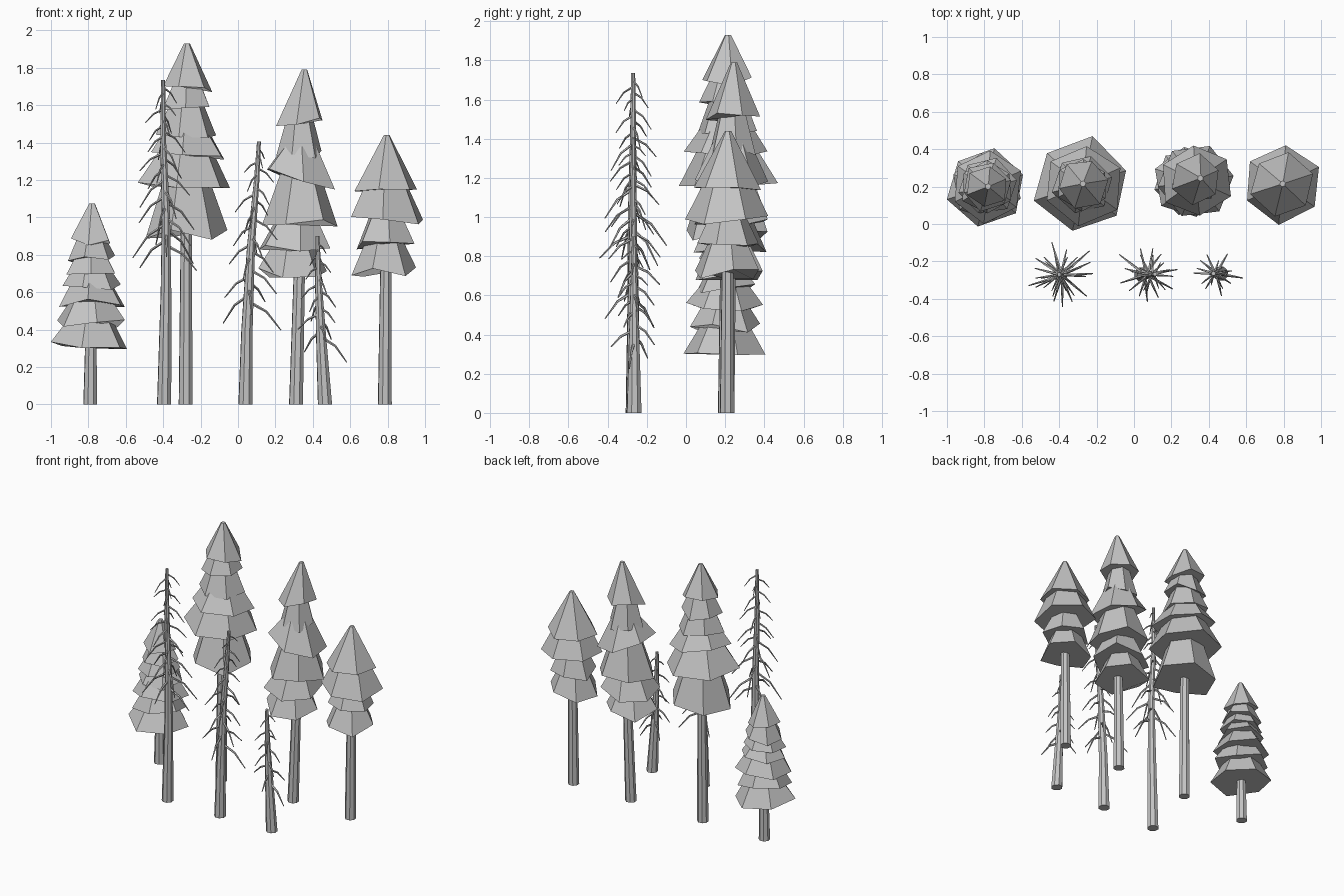
import bpy, bmesh, math, random
from mathutils import Vector

if "Cube" in bpy.data.objects:
    bpy.data.objects.remove(bpy.data.objects["Cube"])

random.seed(4)
grey = bpy.data.materials.new("plain_grey")
grey.diffuse_color = (0.55, 0.55, 0.55, 1)
grey.use_nodes = True
grey.node_tree.nodes["Principled BSDF"].inputs["Base Color"].default_value = grey.diffuse_color


def finish(bm, name):
    bmesh.ops.recalc_face_normals(bm, faces=bm.faces)
    me = bpy.data.meshes.new(name)
    bm.to_mesh(me)
    bm.free()
    me.materials.append(grey)
    ob = bpy.data.objects.new(name, me)
    bpy.context.collection.objects.link(ob)


def skin(bm, rings):
    """Bridge rings of vertices and cap both ends."""
    n = len(rings[0])
    for a, b in zip(rings, rings[1:]):
        for i in range(n):
            j = (i + 1) % n
            bm.faces.new((a[i], a[j], b[j], b[i]))
    bm.faces.new(rings[0][::-1])
    bm.faces.new(rings[-1])


def tube(bm, pts, radii, sides):
    """Tapered tube following a few points."""
    pts = [Vector(p) for p in pts]
    rings = []
    for k, (p, r) in enumerate(zip(pts, radii)):
        d = pts[min(k + 1, len(pts) - 1)] - pts[max(k - 1, 0)]
        if k == 0 and sides > 5:
            d = Vector((0, 0, 1))          # trunk foot stays level
        u = d.cross(Vector((0.31, 0.95, 0.05))).normalized()
        v = d.cross(u).normalized()
        rings.append([bm.verts.new(p + r * (u * math.cos(a) + v * math.sin(a)))
                      for a in (math.tau * i / sides for i in range(sides))])
    skin(bm, rings)


def tier(bm, c, z, r, top_c, top_z, top_r, turn, tilt):
    """One six-sided skirt of foliage with an uneven hem."""
    rings = [[], []]
    for i in range(6):
        a = math.radians(turn + 60 * i)
        k = r * random.uniform(0.98, 1.09)
        x, y = k * math.cos(a), k * math.sin(a)
        rings[0].append(bm.verts.new((c[0] + x, c[1] + y,
                                      z + tilt * x + random.uniform(-.025, .03))))
        rings[1].append(bm.verts.new((top_c[0] + top_r * math.cos(a),
                                      top_c[1] + top_r * math.sin(a), top_z)))
    skin(bm, rings)


def fir(name, base, tip, tiers):
    """tiers, bottom to top: hem height, radius, centre x, turn, tilt"""
    bm = bmesh.new()
    z0 = tiers[0][0] + 0.06
    t = z0 / tip[2]
    top = (base[0] + (tip[0] - base[0]) * t, base[1] + (tip[1] - base[1]) * t, z0)
    tube(bm, [(*base, 0), top], [0.039, 0.031], 8)
    finish(bm, name + "_trunk")
    bm = bmesh.new()
    for k, (z, r, cx, turn, tilt) in enumerate(tiers):
        cy = base[1] + (tip[1] - base[1]) * z / tip[2]
        if k == len(tiers) - 1:
            tier(bm, (cx, cy), z, r, tip, tip[2], 0.016, turn, tilt)
        else:
            nz, nr, nx = tiers[k + 1][:3]
            tier(bm, (cx, cy), z, r, ((cx + nx) / 2, cy), nz + 0.045,
                 min(0.54 * r, 0.8 * nr), turn, tilt)
    finish(bm, name + "_foliage")


# Four living firs in the back row
fir("small_fir", (-.79, .2), (-.78, .2, 1.075), [
    (.315, .205, -.79, 18, 0), (.43, .18, -.785, 40, 0), (.54, .185, -.785, 25, 0),
    (.635, .15, -.785, 12, 0), (.71, .14, -.785, 30, 0), (.78, .13, -.785, 15, 0),
    (.86, .11, -.785, 22, 0)])
fir("tall_fir", (-.28, .2), (-.273, .215, 1.93), [
    (.905, .215, -.275, 8, 0), (1.18, .25, -.277, 18, -.03), (1.335, .21, -.275, 24, -.05),
    (1.44, .16, -.273, 14, 0), (1.575, .135, -.275, 28, 0), (1.69, .13, -.27, 10, 0)])
fir("leaning_fir", (.31, .21), (.355, .245, 1.79), [
    (.70, .175, .295, 12, 0), (.84, .19, .30, 40, .1), (.97, .19, .33, 8, 0),
    (1.2, .19, .335, 35, -.3), (1.335, .12, .33, 10, 0), (1.51, .13, .332, 22, 0)])
fir("wide_fir", (.785, .21), (.795, .215, 1.44), [
    (.705, .17, .78, 10, .05), (.85, .155, .785, 40, 0),
    (.98, .205, .793, 25, 0), (1.155, .165, .79, 18, 0)])


def path_at(path, z):
    for a, b in zip(path, path[1:]):
        if z <= b[2]:
            return Vector(a).lerp(Vector(b), (z - a[2]) / (b[2] - a[2]))
    return Vector(path[-1])


def dead_tree(name, path, start, count, reach):
    """Bare trunk with drooping, kinked twigs winding up it."""
    h = path[-1][2]
    bm = bmesh.new()
    tube(bm, path, [0.040 - 0.029 * (p[2] / h) for p in path], 8)
    finish(bm, name + "_trunk")
    bm = bmesh.new()
    for i in range(count):
        f = i / (count - 1)
        p = path_at(path, start + (h - 0.04 - start) * f)
        a = i * 2.4 + random.uniform(-.2, .2)
        d = Vector((math.cos(a), math.sin(a), 0))
        n = reach * (1 - 0.55 * f) * random.uniform(0.8, 1.05)
        drop = n * random.uniform(0.7, 1.0)
        mid = p + d * n * 0.55 - Vector((0, 0, drop * 0.35))
        end = p + d * n - Vector((0, 0, drop))
        r = 0.009 - 0.003 * f
        tube(bm, [p, mid, end], [r, r * 0.75, r * 0.35], 5)
    finish(bm, name + "_branches")


# Three dead trees in the front row
dead_tree("tall_dead_tree", [(-.395, -.27, 0), (-.385, -.27, .6), (-.385, -.275, 1.0),
                             (-.4, -.27, 1.4), (-.4, -.27, 1.735)], .85, 30, .2)
dead_tree("middle_dead_tree", [(.04, -.27, 0), (.048, -.27, .4), (.07, -.27, .85),
                               (.1, -.27, 1.2), (.112, -.268, 1.405)], .55, 25, .18)
dead_tree("short_dead_tree", [(.465, -.265, 0), (.445, -.265, .35), (.43, -.265, .65),
                              (.425, -.265, .9)], .36, 17, .14)
